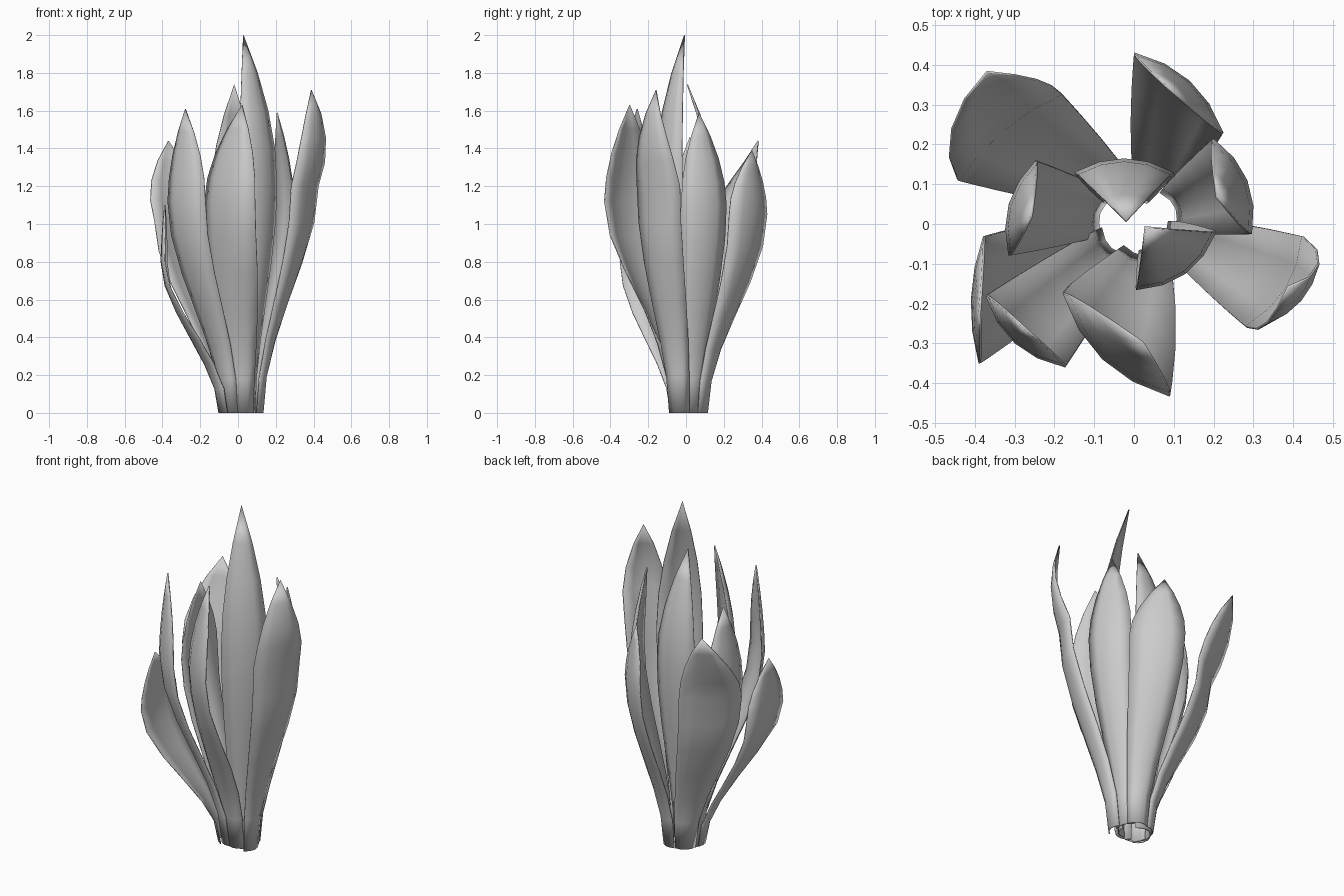
import bpy
from math import cos, sin, radians
from mathutils import Vector

if "Cube" in bpy.data.objects:
    bpy.data.objects.remove(bpy.data.objects["Cube"])

ROWS = [0, .16, .32, .48, .66, .84, 1]      # base to widest point
UPPER = [.25, .5, .75, 1]                   # widest point to tip
COLS = [-1, -.5, 0, .5, 1]


def smooth(s):
    return s * s * (3 - 2 * s)


def direction(az):
    return Vector((cos(radians(az)), sin(radians(az)), 0))


def leaf(name, base, base_az, belly, face_az, half, cup, tip, twist=0, out=0):
    """Cupped pointed leaf: narrow foot, widest at belly, pointed tip."""
    base, belly, tip = Vector((*base, 0)), Vector(belly), Vector(tip)
    rings = []
    for s in ROWS:
        e = smooth(s)
        c = base.lerp(belly, e)
        c.z = belly.z * s
        az = base_az + (face_az - base_az) * e
        w = .055 + (half - .055) * smooth(s ** .9)
        rings.append((c, az, w, .025 + (cup - .025) * e))
    for u in UPPER:
        az = face_az + twist * u
        c = belly.lerp(tip, u ** 1.6) + direction(az) * (out * 4 * u * (1 - u))
        c.z = belly.z + (tip.z - belly.z) * u
        k = 1 - u ** 1.9
        rings.append((c, az, half * k, cup * k))
    verts, faces = [], []
    for c, az, w, d in rings[:-1]:
        n = direction(az)
        t = Vector((-n.y, n.x, 0))
        verts += [c + t * (w * a) - n * (d * a * a) for a in COLS]
    verts.append(rings[-1][0])
    m = len(COLS)
    for r in range(len(rings) - 2):
        for i in range(m - 1):
            a = r * m + i
            faces.append((a, a + 1, a + m + 1, a + m))
    last = (len(rings) - 2) * m
    faces += [(last + i, last + i + 1, len(verts) - 1) for i in range(m - 1)]
    me = bpy.data.meshes.new(name)
    me.from_pydata(verts, [], faces)
    me.shade_smooth()
    ob = bpy.data.objects.new(name, me)
    bpy.context.collection.objects.link(ob)
    # thin blade
    sol = ob.modifiers.new("thickness", 'SOLIDIFY')
    sol.thickness = .006
    sol.offset = -1
    sol.use_even_offset = False
    return ob


# inner leaves curling over the middle
leaf("inner_leaf_front", (.07, -.05), -45, (.13, -.125, 1.2), -54, .125, .04, (.03, -.01, 2), out=.012)
leaf("inner_leaf_back", (-.02, .08), 90, (-.025, .165, 1.1), 90, .125, .035, (-.02, .01, 1.74), out=.012)
# middle leaves
leaf("leaf_right_back", (.11, .04), 20, (.285, .11, 1.1), 22, .13, .04, (.21, .07, 1.59))
leaf("leaf_left", (-.09, .03), 160, (-.315, .05, 1.02), 164, .125, .035, (-.26, .02, 1.46))
leaf("leaf_front_left", (-.06, -.065), -130, (-.3, -.3, 1.12), -132, .135, .04, (-.28, -.26, 1.61))
leaf("leaf_front", (.025, -.085), -92, (-.08, -.34, 1.12), -134, .187, .05, (.02, -.3, 1.63))
# outer spreading leaves
leaf("leaf_right", (.135, -.04), -10, (.385, -.165, 1.2), -32, .135, .035, (.39, -.16, 1.71), -18, .045)
leaf("leaf_back", (.06, .11), 65, (.14, .36, 1.05), 48, .15, .04, (.08, .35, 1.39))
leaf("leaf_back_left", (-.06, .09), 130, (-.33, .24, 1.02), 130, .17, .025, (-.37, .385, 1.44), -20, .035)
leaf("leaf_low_left", (-.1, -.04), 200, (-.41, -.19, .8), 178, .16, .025, (-.39, -.22, 1.1))
